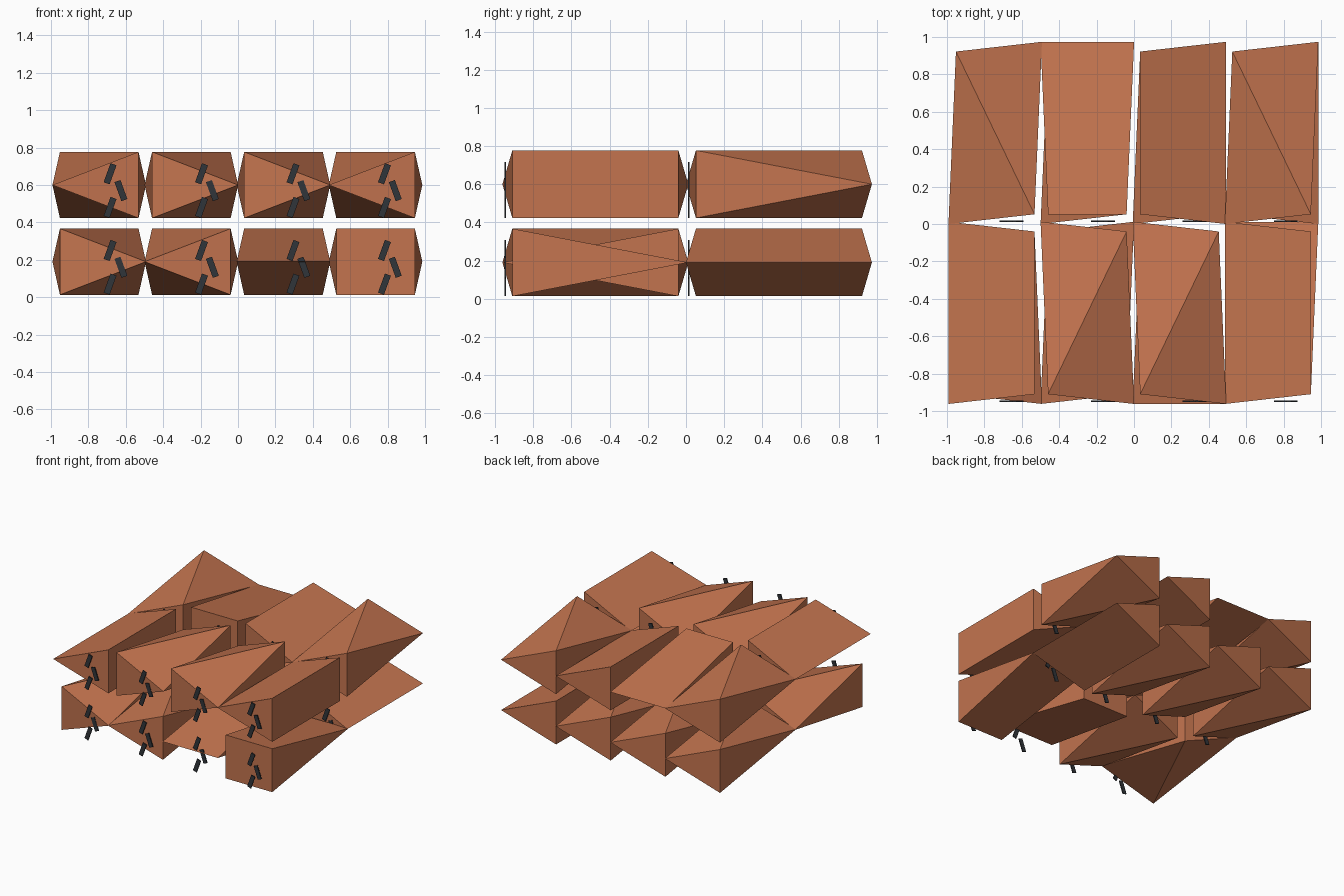
import bpy, bmesh, math
from mathutils import Matrix

if "Cube" in bpy.data.objects:
    bpy.data.objects.remove(bpy.data.objects["Cube"])


def material(name, rgb):
    m = bpy.data.materials.new(name)
    m.diffuse_color = (*rgb, 1)
    m.use_nodes = True
    m.node_tree.nodes["Principled BSDF"].inputs["Base Color"].default_value = m.diffuse_color
    return m


CLAY = material("clay", (0.55, 0.175, 0.078))
CHARCOAL = material("charcoal", (0.03, 0.035, 0.042))


def finish(bm, name, mat):
    bmesh.ops.recalc_face_normals(bm, faces=bm.faces)
    me = bpy.data.meshes.new(name)
    bm.to_mesh(me)
    bm.free()
    me.materials.append(mat)
    ob = bpy.data.objects.new(name, me)
    bpy.context.collection.objects.link(ob)


def brick(name, cx, cy, cz, corners):
    """Faceted brick. Corners run front-left, front-right, back-right, back-left:
    E is an upright edge, P is pinched to a point that reaches further out."""
    bm = bmesh.new()
    for kind, (sx, sy) in zip(corners, ((-1, -1), (1, -1), (1, 1), (-1, 1))):
        if kind == "P":
            bm.verts.new((cx + sx * 0.25, cy + sy * 0.487, cz))
        else:
            for h in (-0.177, 0.177):
                bm.verts.new((cx + sx * 0.21, cy + sy * 0.435, cz + h))
    bmesh.ops.convex_hull(bm, input=bm.verts)
    bmesh.ops.dissolve_limit(bm, angle_limit=0.01, verts=bm.verts, edges=bm.edges)
    finish(bm, name, CLAY)


def strokes(name, x, y, z):
    """Three slanted thin plates stacked in a zigzag."""
    bm = bmesh.new()
    for dx, dz, tilt in ((0, 0, 20), (0.058, 0.09, -20), (0, 0.18, 20)):
        bmesh.ops.create_cube(bm, size=1, matrix=(
            Matrix.Translation((x + dx, y, z + dz))
            @ Matrix.Rotation(math.radians(tilt), 4, "Y")
            @ Matrix.Diagonal((0.034, 0.008, 0.108, 1))))
    finish(bm, name, CHARCOAL)


# Corner patterns, left to right, for each row of each course
ROWS = {
    ("lower", "front"): ("EPEP", "PEPE", "PPEE", "EEPP"),
    ("lower", "back"): ("PEPE", "PEPE", "PEPE", "EPPE"),
    ("upper", "front"): ("PEEP", "EPEP", "EPEP", "PEEP"),
    ("upper", "back"): ("PEPE", "EEPP", "EPPE", "PEPE"),
}
COURSE_Z = {"lower": 0.19, "upper": 0.60}
ROW_Y = {"front": -0.475, "back": 0.487}

for (course, row), patterns in ROWS.items():
    z, y = COURSE_Z[course], ROW_Y[row]
    for i, pattern in enumerate(patterns):
        label = f"{course}_{row}_{i + 1}"
        brick("brick_" + label, -0.742 + 0.4925 * i, y, z, pattern)
        strokes("strokes_" + label, -0.684 + 0.489 * i, y - 0.472, z - 0.12)
